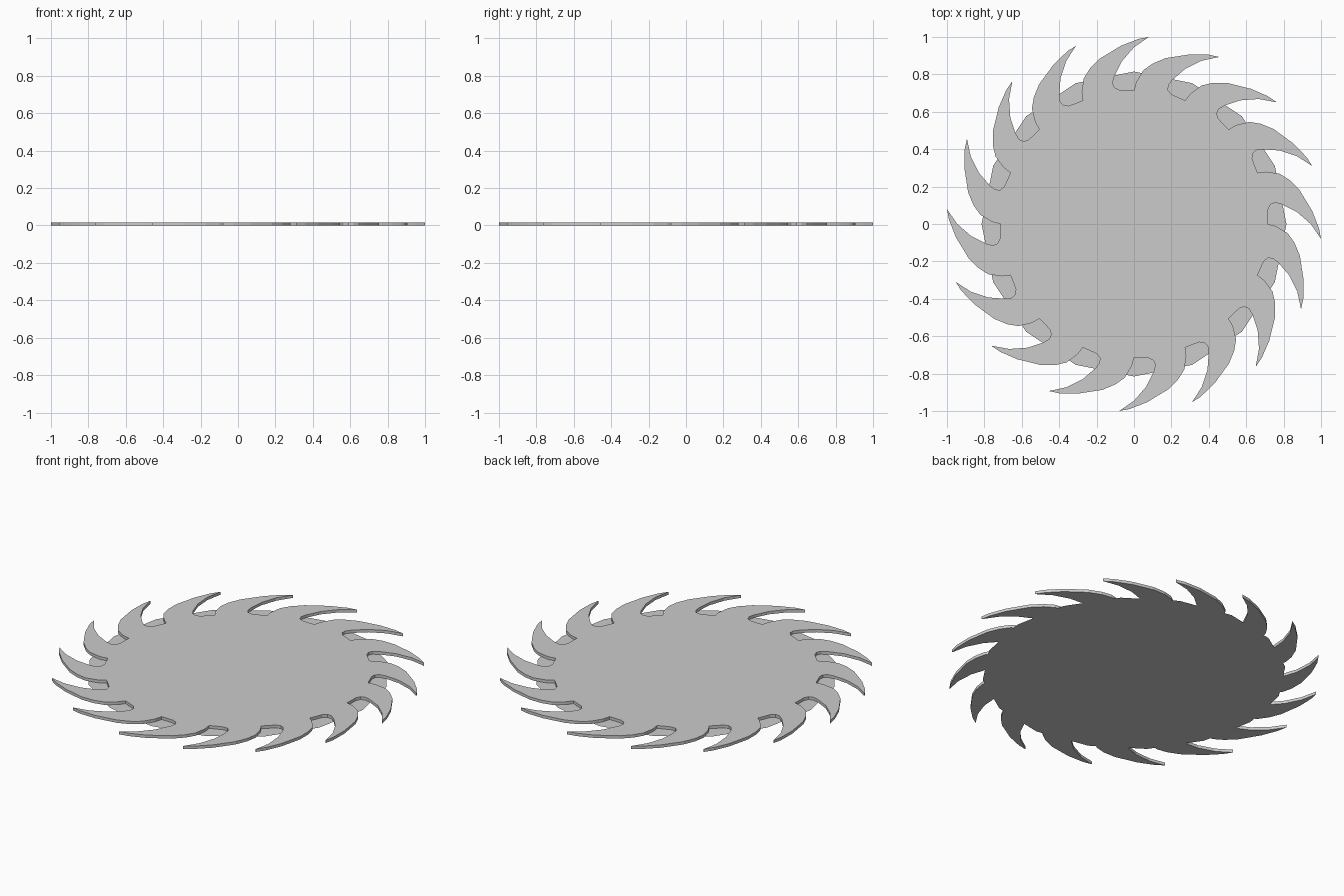
import bpy, bmesh, math
from mathutils import Matrix, Vector

if "Cube" in bpy.data.objects:
    bpy.data.objects.remove(bpy.data.objects["Cube"])

TEETH = 16
THICK = 0.017

# One tooth: front edge from the tip down, gullet, then back of the next tooth
tooth = [(0.08, 1.0), (0.0, 0.945), (-0.065, 0.87), (-0.105, 0.79),
         (-0.114, 0.755), (-0.105, 0.73), (-0.08, 0.717), (0.0, 0.715),
         (0.012, 0.76), (0.05, 0.822), (0.1, 0.858), (0.17, 0.887),
         (0.3, 0.907), (0.4, 0.905)]


def make_object(name, bm):
    bmesh.ops.recalc_face_normals(bm, faces=bm.faces)
    me = bpy.data.meshes.new(name)
    bm.to_mesh(me)
    bm.free()
    ob = bpy.data.objects.new(name, me)
    bpy.context.collection.objects.link(ob)
    return ob


# Toothed blade: outline repeated around the centre, then given thickness
bm = bmesh.new()
verts = []
for i in range(TEETH):
    rot = Matrix.Rotation(-2 * math.pi * i / TEETH, 3, 'Z')
    verts += [bm.verts.new(rot @ Vector((x, y, 0))) for x, y in tooth]
face = bm.faces.new(verts)
ext = bmesh.ops.extrude_face_region(bm, geom=[face], use_keep_orig=True)
top = [g for g in ext["geom"] if isinstance(g, bmesh.types.BMVert)]
bmesh.ops.translate(bm, verts=top, vec=(0, 0, THICK))
make_object("saw_blade", bm)

# Thin backing disc, seen at the bottom of the gullets
bm = bmesh.new()
bmesh.ops.create_circle(bm, cap_ends=True, segments=TEETH, radius=0.815)
make_object("backing_disc", bm)
